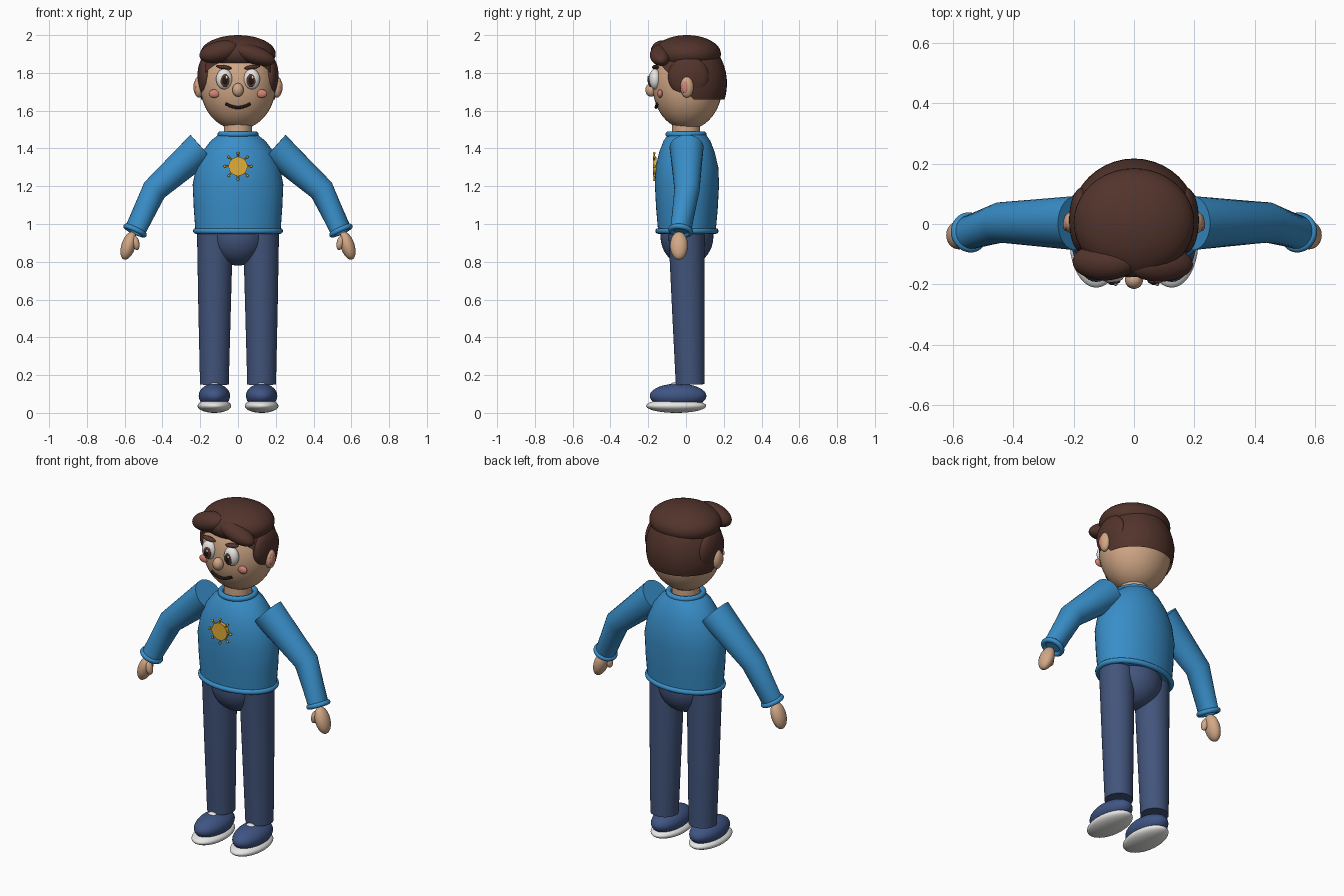
import bpy, bmesh
from math import radians, sin, cos, pi
from mathutils import Vector, Matrix

cube = bpy.data.objects.get("Cube")
if cube:
    bpy.data.objects.remove(cube)


def material(name, *rgb):
    m = bpy.data.materials.new(name)
    m.use_nodes = True
    m.diffuse_color = (*rgb, 1)
    m.node_tree.nodes["Principled BSDF"].inputs["Base Color"].default_value = (*rgb, 1)
    return m


SKIN = material("skin", .64, .39, .24)
HAIR = material("hair_brown", .085, .034, .025)
SHIRT = material("sweater_blue", .04, .27, .58)
JEANS = material("trouser_navy", .055, .09, .2)
SHOE = material("shoe_blue", .05, .09, .23)
WHITE = material("white", .8, .8, .78)
DARK = material("dark_brown", .015, .009, .008)
IRIS = material("iris_brown", .11, .04, .02)
PINK = material("blush_pink", .66, .23, .18)
GOLD = material("gold", .75, .42, .04)


def finish(name, bm, mat):
    mesh = bpy.data.meshes.new(name)
    bmesh.ops.recalc_face_normals(bm, faces=bm.faces)
    bm.to_mesh(mesh)
    bm.free()
    mesh.materials.append(mat)
    obj = bpy.data.objects.new(name, mesh)
    bpy.context.collection.objects.link(obj)
    bpy.ops.object.select_all(action='DESELECT')
    obj.select_set(True)
    bpy.context.view_layer.objects.active = obj
    bpy.ops.object.shade_smooth_by_angle(angle=radians(40))
    return obj


def ball(name, centre, radii, mat, tilt=0, cuts=()):
    """Ellipsoid tilted about y; cuts are (point, normal) planes keeping the normal side."""
    bm = bmesh.new()
    bmesh.ops.create_uvsphere(bm, u_segments=40, v_segments=24, radius=1)
    place = Matrix.Translation(centre) @ Matrix.Rotation(radians(tilt), 4, 'Y')
    bm.transform(place @ Matrix.Diagonal((*radii, 1)))
    for point, normal in cuts:
        bmesh.ops.bisect_plane(bm, geom=bm.verts[:] + bm.edges[:] + bm.faces[:],
                               plane_co=point, plane_no=normal, clear_inner=True)
    return finish(name, bm, mat)


def tube(name, path, mat, sides=40):
    """Capped tube through (x, y, z, radius, optional depth radius) rings."""
    bm = bmesh.new()
    pts = [Vector(p[:3]) for p in path]
    last = len(pts) - 1
    rings = []
    for i, p in enumerate(path):
        before = (pts[i] - pts[max(i - 1, 0)]).normalized()
        after = (pts[min(i + 1, last)] - pts[i]).normalized()
        rot = Vector((0, 0, 1)).rotation_difference(before + after)
        ring = []
        for k in range(sides):
            a = 2 * pi * k / sides
            ring.append(bm.verts.new(pts[i] + rot @ Vector((p[3] * cos(a), p[-1] * sin(a), 0))))
        rings.append(ring)
    for a, b in zip(rings, rings[1:]):
        for k in range(sides):
            n = (k + 1) % sides
            bm.faces.new((a[k], a[n], b[n], b[k]))
    bm.faces.new(rings[0])
    bm.faces.new(rings[-1])
    return finish(name, bm, mat)


def band(name, centre, rx, ry, thick, mat, axis=(0, 0, 1)):
    """Rounded elliptical band around an axis."""
    bm = bmesh.new()
    rot = Vector((0, 0, 1)).rotation_difference(Vector(axis))
    grid = []
    for i in range(40):
        a = 2 * pi * i / 40
        row = []
        for j in range(12):
            b = 2 * pi * j / 12
            v = Vector(((rx + thick * cos(b)) * cos(a), (ry + thick * cos(b)) * sin(a), thick * sin(b)))
            row.append(bm.verts.new(rot @ v + Vector(centre)))
        grid.append(row)
    for i in range(40):
        for j in range(12):
            n, m = (i + 1) % 40, (j + 1) % 12
            bm.faces.new((grid[i][j], grid[n][j], grid[n][m], grid[i][m]))
    return finish(name, bm, mat)


# Head, neck and face
ball("head", (0, .008, 1.735), (.2, .185, .235), SKIN)
tube("neck", [(0, 0, 1.44, .075), (0, 0, 1.56, .075)], SKIN)
ball("nose", (0, -.185, 1.71), (.03, .03, .036), SKIN)
tube("mouth", [(.065 * t, -.159 + .007 * t * t, 1.617 + .02 * t * t, .008)
               for t in (-1, -.75, -.5, -.25, 0, .25, .5, .75, 1)], DARK, 10)

# Hair: shell open at the face, crown puff and two swept locks
ball("hair_shell", (0, .012, 1.745), (.21, .205, .246), HAIR,
     cuts=[((0, 0, 1.66), (0, 0, 1)), ((0, .04, 1.66), (0, .72, .69))])
ball("hair_crown", (0, .005, 1.9), (.2, .18, .1), HAIR)
ball("right_lock", (-.098, -.125, 1.912), (.108, .062, .056), HAIR, -14)
ball("left_lock", (.085, -.133, 1.895), (.115, .058, .048), HAIR, 18)

# Sweater
tube("sweater_body", [(0, .005, *ring) for ring in (
    (.955, .225, .152), (1.08, .234, .163), (1.21, .24, .17), (1.3, .222, .166),
    (1.38, .19, .147), (1.44, .145, .124), (1.475, .1, .1))], SHIRT, 48)
band("sweater_hem", (0, .005, .963), .223, .152, .015, SHIRT)
band("sweater_collar", (0, 0, 1.475), .094, .094, .015, SHIRT)

# Sun badge
tube("sun_disc", [(0, -.155, 1.305, .05), (0, -.175, 1.305, .05)], GOLD)
for i in range(8):
    a = i * pi / 4
    d = Vector((cos(a), 0, sin(a)))
    base = Vector((0, -.168, 1.305))
    tube("sun_ray", [(*(base + d * .045), .004), (*(base + d * .068), .004)], GOLD, 8)
    ball("sun_ray_tip", base + d * .07, (.007, .007, .007), GOLD)

ball("pelvis", (0, .005, .935), (.15, .14, .155), JEANS)

# Paired parts
for side, s in (("left", 1), ("right", -1)):
    # Eye, brow, cheek
    ball(side + "_eye", (s * .073, -.164, 1.767), (.043, .032, .054), WHITE)
    ball(side + "_iris", (s * .069, -.189, 1.76), (.024, .011, .035), IRIS)
    ball(side + "_pupil", (s * .069, -.196, 1.76), (.014, .007, .022), DARK)
    ball(side + "_glint", (s * .069 + .008, -.201, 1.776), (.006, .004, .008), WHITE)
    ball(side + "_brow", (s * .075, -.162, 1.83), (.042, .018, .011), HAIR, -s * 8)
    ball(side + "_cheek", (s * .125, -.137, 1.69), (.03, .014, .022), PINK)
    # Ear and temple hair
    ball(side + "_ear", (s * .208, .005, 1.725), (.026, .035, .056), SKIN)
    ball(side + "_inner_ear", (s * .225, -.003, 1.725), (.011, .02, .034), PINK)
    ball(side + "_temple_hair", (s * .172, .013, 1.78), (.043, .108, .107), HAIR)
    # Arm and hand
    tube(side + "_sleeve", [(s * .192, .003, 1.405, .09), (s * .443, .005, 1.18, .067),
                            (s * .545, -.028, .965, .056)], SHIRT)
    band(side + "_cuff", (s * .545, -.028, .965), .053, .053, .014, SHIRT, (-s * .42, .13, .9))
    ball(side + "_hand", (s * .58, -.037, .885), (.037, .047, .077), SKIN, -s * 18)
    ball(side + "_thumb", (s * .541, -.055, .9), (.019, .021, .038), SKIN, s * 12)
    # Leg and shoe
    tube(side + "_leg", [(s * .125, .022, .15, .076), (s * .124, .012, .55, .086),
                         (s * .122, .002, .95, .095)], JEANS)
    ball(side + "_shoe", (s * .125, -.042, .09), (.083, .15, .065), SHOE)
    ball(side + "_sole", (s * .125, -.052, .037), (.089, .159, .037), WHITE)
    ball(side + "_lace", (s * .125, -.062, .152), (.025, .018, .009), WHITE)
